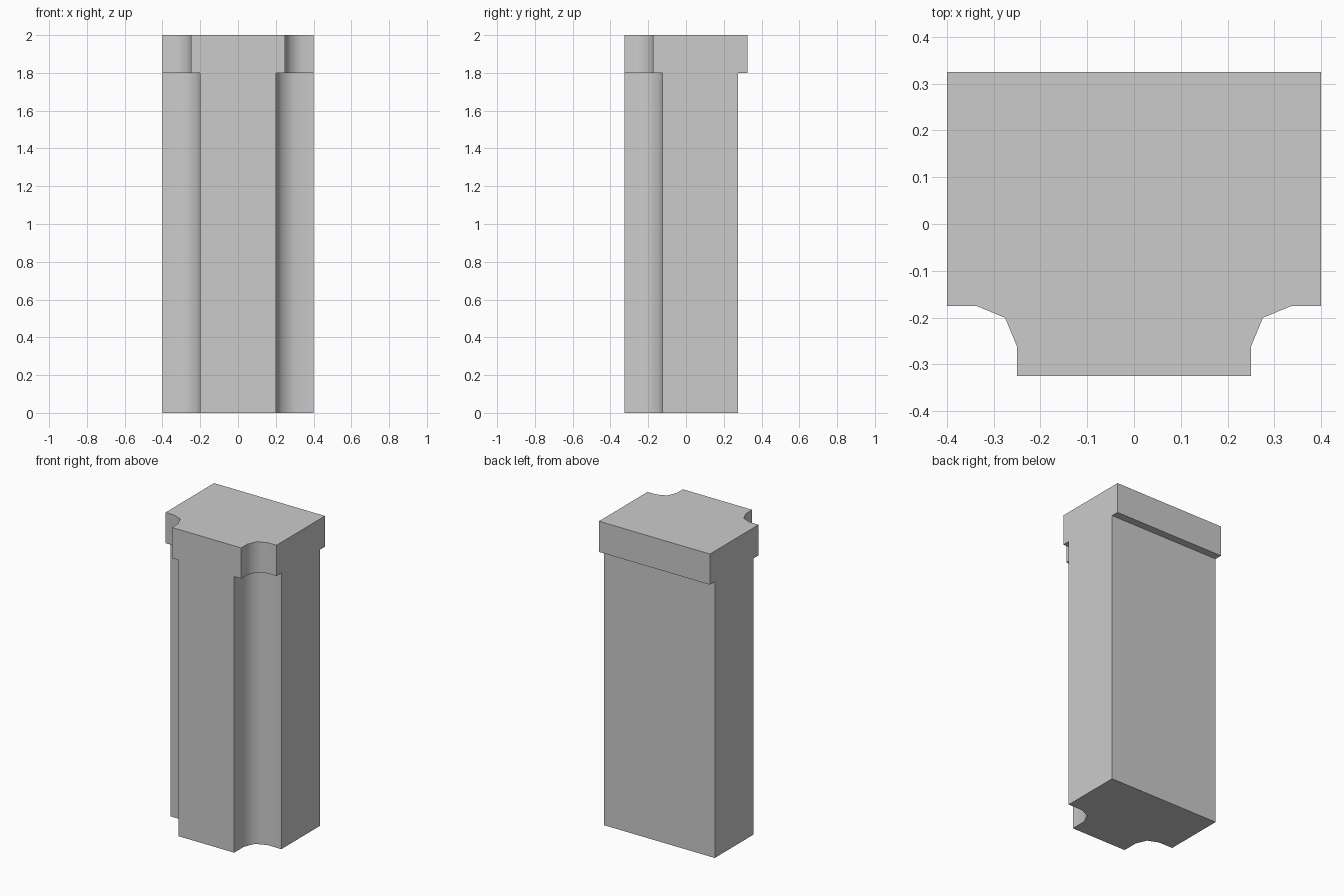
import bpy, bmesh, math

cube = bpy.data.objects.get("Cube")
if cube:
    bpy.data.objects.remove(cube, do_unlink=True)

stone = bpy.data.materials.new("stone grey")
stone.use_nodes = True
colour = (0.6, 0.6, 0.6, 1)
stone.diffuse_color = colour
stone.node_tree.nodes["Principled BSDF"].inputs["Base Color"].default_value = colour

HALF_WIDTH, FRONT = 0.4, -0.325


def coved_block(name, back, notch, radius, z0, z1):
    """Block with a square notch, rounded inside, along each front corner."""
    cx = HALF_WIDTH - notch + radius
    cy = FRONT + notch - radius
    side = [(HALF_WIDTH - notch, FRONT)]
    for i in range(3):
        a = math.pi - i * math.pi / 4
        side.append((cx + radius * math.cos(a), cy + radius * math.sin(a)))
    side += [(HALF_WIDTH, FRONT + notch), (HALF_WIDTH, back)]
    outline = side + [(-x, y) for x, y in reversed(side)]

    bm = bmesh.new()
    base = bm.faces.new([bm.verts.new((x, y, z0)) for x, y in outline])
    top = bmesh.ops.extrude_face_region(bm, geom=[base])["geom"]
    bmesh.ops.translate(bm, vec=(0, 0, z1 - z0),
                        verts=[v for v in top if isinstance(v, bmesh.types.BMVert)])
    bmesh.ops.recalc_face_normals(bm, faces=bm.faces)
    mesh = bpy.data.meshes.new(name)
    bm.to_mesh(mesh)
    bm.free()
    mesh.materials.append(stone)
    obj = bpy.data.objects.new(name, mesh)
    bpy.context.collection.objects.link(obj)

    # Smooth the coves, keep the corners crisp
    bpy.ops.object.select_all(action='DESELECT')
    obj.select_set(True)
    bpy.context.view_layer.objects.active = obj
    bpy.ops.object.shade_smooth_by_angle(angle=math.radians(50))
    return obj


# Tall shaft, then the cap that overhangs the coves and the back
coved_block("pillar_shaft", 0.275, 0.2, 0.1, 0, 1.8)
coved_block("pillar_cap", 0.325, 0.15, 0.0875, 1.8, 2)
